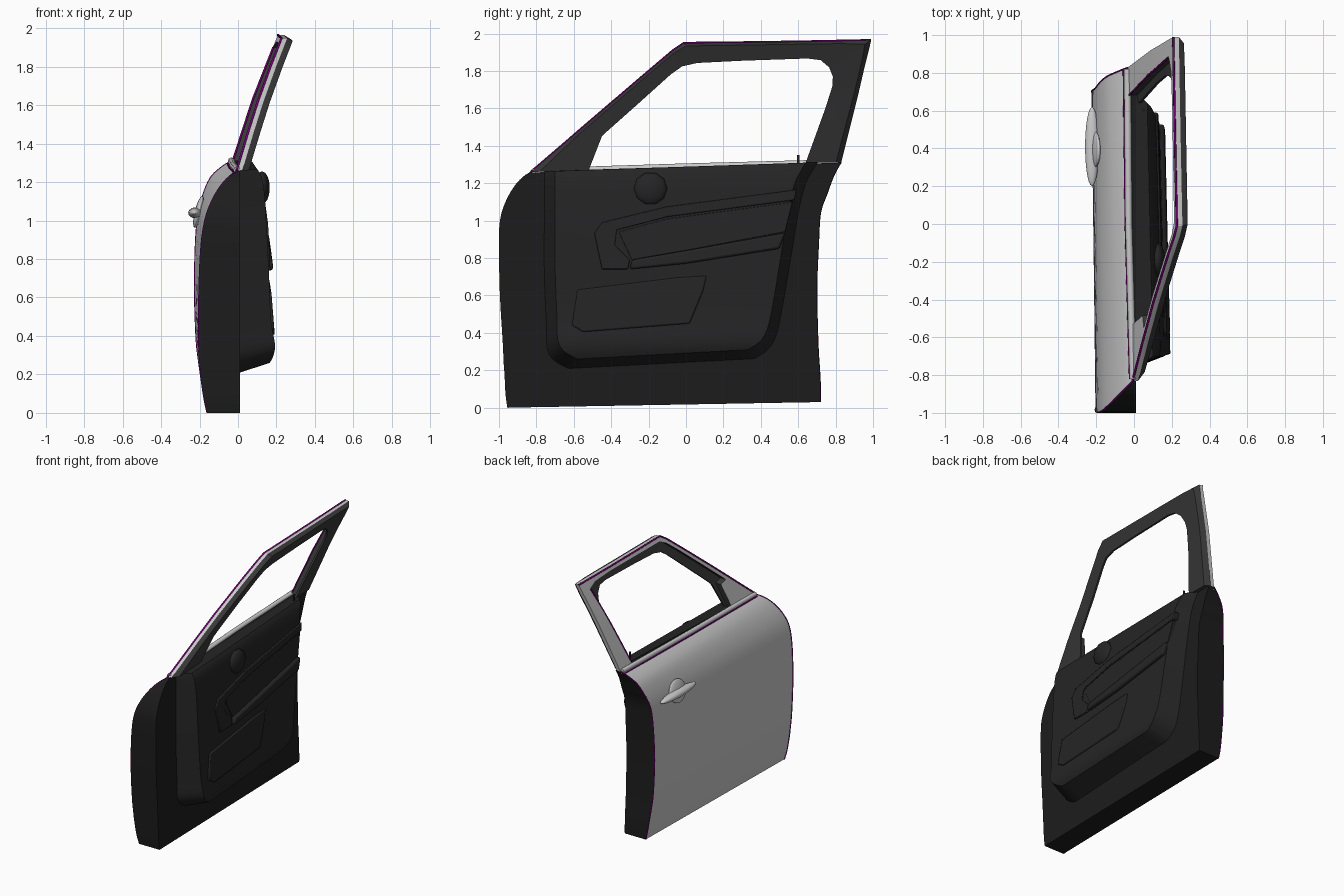
import bpy, bmesh, math
from mathutils import Vector

if "Cube" in bpy.data.objects:
    bpy.data.objects.remove(bpy.data.objects["Cube"])


def material(name, rgb):
    m = bpy.data.materials.new(name)
    m.diffuse_color = (*rgb, 1)
    m.use_nodes = True
    m.node_tree.nodes["Principled BSDF"].inputs["Base Color"].default_value = m.diffuse_color
    return m


TRIM = material("dark_trim", (0.018, 0.018, 0.018))
SHELL = material("dark_shell", (0.012, 0.012, 0.012))
FRAME = material("frame_black", (0.04, 0.04, 0.04))
SEAL = material("purple_seal", (0.22, 0.0, 0.22))


def smooth(ob, angle=30):
    bpy.ops.object.select_all(action='DESELECT')
    ob.select_set(True)
    bpy.context.view_layer.objects.active = ob
    bpy.ops.object.shade_smooth_by_angle(angle=math.radians(angle))
    return ob


def make(name, verts, faces, mats, idx=None):
    me = bpy.data.meshes.new(name)
    me.from_pydata([tuple(v) for v in verts], [], faces)
    for m in mats:
        me.materials.append(m)
    for i, p in enumerate(me.polygons):
        p.material_index = idx[i] if idx else 0
    bm = bmesh.new()
    bm.from_mesh(me)
    bmesh.ops.recalc_face_normals(bm, faces=bm.faces)
    bm.to_mesh(me)
    bm.free()
    ob = bpy.data.objects.new(name, me)
    bpy.context.collection.objects.link(ob)
    return smooth(ob)


def refine(rows, k=3):
    """Catmull-Rom resampling of profile rows."""
    out = []
    for i in range(len(rows) - 1):
        p0, p1, p2, p3 = (rows[max(0, min(len(rows) - 1, i + d))] for d in (-1, 0, 1, 2))
        for j in range(k):
            t = j / k
            out.append([0.5 * (2 * b + (c - a) * t + (2 * a - 5 * b + 4 * c - d) * t * t
                               + (3 * b - a - 3 * c + d) * t ** 3)
                        for a, b, c, d in zip(p0, p1, p2, p3)])
    return out + [list(rows[-1])]


def slab(name, rows, rise, back, mats, n=14):
    """Curved face from rows (z, y front, y rear, x front, x rear), closed to a flat back."""
    rows = refine(rows)
    m = len(rows) - 1
    verts = []
    for i, (z, yf, yr, xf, xr) in enumerate(rows):
        for j in range(n + 1):
            s = j / n
            dz = s * (rise[0] + (rise[1] - rise[0]) * i / m)
            verts.append((xf + (xr - xf) * s, yf + (yr - yf) * s, z + dz))
    at = lambda i, j: i * (n + 1) + j
    faces = [(at(i, j), at(i, j + 1), at(i + 1, j + 1), at(i + 1, j))
             for i in range(m) for j in range(n)]
    idx = [0] * len(faces)
    rim = ([at(0, j) for j in range(n + 1)] + [at(i, n) for i in range(1, m + 1)]
           + [at(m, j) for j in range(n - 1, -1, -1)] + [at(i, 0) for i in range(m - 1, 0, -1)])
    base, c = len(verts), len(rim)
    verts += [back(verts[r]) for r in rim]
    faces += [(rim[k], rim[(k + 1) % c], base + (k + 1) % c, base + k) for k in range(c)]
    faces.append(tuple(range(base, base + c)))
    idx += [len(mats) - 1] * (c + 1)
    return make(name, verts, faces, mats, idx)


def tube(name, pts, radius, mat=None):
    cu = bpy.data.curves.new(name, 'CURVE')
    cu.dimensions = '3D'
    cu.bevel_depth = radius
    cu.bevel_resolution = 2
    cu.use_fill_caps = True
    sp = cu.splines.new('POLY')
    sp.points.add(len(pts) - 1)
    for p, q in zip(sp.points, pts):
        p.co = (*q, 1)
    if mat:
        cu.materials.append(mat)
    ob = bpy.data.objects.new(name, cu)
    bpy.context.collection.objects.link(ob)
    bpy.ops.object.select_all(action='DESELECT')
    ob.select_set(True)
    bpy.context.view_layer.objects.active = ob
    bpy.ops.object.convert(target='MESH')
    return smooth(bpy.context.view_layer.objects.active, 50)


def ellipsoid(name, loc, size, mat=None, seg=24, rings=12, rot=(0, 0, 0)):
    bpy.ops.mesh.primitive_uv_sphere_add(segments=seg, ring_count=rings, location=loc, rotation=rot)
    ob = bpy.context.object
    ob.name, ob.scale = name, size
    if mat:
        ob.data.materials.append(mat)
    return smooth(ob, 60)


# Lower door: grey outer skin closed by a dark inner shell
BODY = [(0, -.955, .72, -.16, -.165), (.07, -.965, .72, -.175, -.18), (.17, -.97, .715, -.19, -.195),
        (.24, -.975, .71, -.195, -.205), (.35, -.98, .705, -.203, -.217), (.6, -.995, .70, -.203, -.225),
        (.85, -1, .71, -.193, -.22), (1.0, -.995, .72, -.172, -.205), (1.1, -.965, .755, -.137, -.178),
        (1.18, -.92, .785, -.09, -.14), (1.23, -.875, .81, -.045, -.085), (1.26, -.83, .83, 0, -.035)]
slab("door_body", BODY, (.03, .05), lambda v: (.01, v[1], v[2]), [None, SHELL])

# Interior trim panel with sloping rim
PANEL = [(.26, -.58, .33, .165, .15), (.30, -.65, .39, .185, .16), (.36, -.685, .43, .192, .16),
         (.48, -.69, .46, .172, .15), (.75, -.70, .505, .16, .14), (1.0, -.70, .545, .147, .125),
         (1.15, -.70, .58, .137, .11), (1.23, -.70, .62, .122, .09), (1.265, -.70, .64, .10, .07)]
slab("trim_panel", PANEL, (.05, .045),
     lambda v: (.01, -.06 + (v[1] + .06) * 1.09, v[2] if v[2] > 1.26 else 1.27 + (v[2] - 1.27) * 1.05), [TRIM])


def trim_x(y, z):
    s = (y + .7) / 1.25
    z -= .047 * s
    for a, b in zip(PANEL, PANEL[1:]):
        if z <= b[0]:
            break
    t = max(0, min(1, (z - a[0]) / (b[0] - a[0])))
    xf, xr = a[3] + (b[3] - a[3]) * t, a[4] + (b[4] - a[4]) * t
    return xf + (xr - xf) * s


def raised(name, pts, h, bevel=.008):
    """Raised trim piece following the panel surface."""
    n = len(pts)
    verts = [(trim_x(y, z) + h, y, z) for y, z in pts] + [(trim_x(y, z) - .03, y, z) for y, z in pts]
    faces = [tuple(range(n)), tuple(range(2 * n - 1, n - 1, -1))]
    faces += [(k, (k + 1) % n, n + (k + 1) % n, n + k) for k in range(n)]
    ob = make(name, verts, faces, [TRIM])
    mod = ob.modifiers.new("soft_edges", 'BEVEL')
    mod.width, mod.segments = bevel, 2
    return ob


raised("armrest_surround", [(-.49, .93), (-.45, .99), (-.1, 1.075), (.59, 1.165), (.58, 1.11), (-.1, 1.02),
                            (-.37, .95), (-.38, .87), (-.30, .79), (-.31, .74), (-.45, .74)], .012, .005)
raised("armrest_inlay", [(-.36, .94), (-.1, 1.01), (.57, 1.10), (.53, .94), (0, .84), (-.29, .79)], .004, .003)
raised("armrest_lip", [(-.30, .74), (-.29, .79), (0, .84), (.53, .935), (.50, .85), (0, .77)], .028, .012)
raised("map_pocket", [(-.61, .44), (-.58, .63), (-.05, .695), (.11, .705), (.09, .62), (.02, .45), (-.55, .405)], .01)

# Speaker pod and lock pin
ellipsoid("speaker_pod", (.125, -.19, 1.17), (.09, .09, .04), TRIM, 10, 8, (0, math.pi / 2, 0))
tube("lock_pin", [(.05, .6, 1.28), (.05, .6, 1.35)], .007, TRIM)


# Window frame: L-shaped section lofted along paired outer and inner outlines
def frame_x(y, z):
    return (-.035 + .37 * (z - 1.31) + .045 * (1 - y) / 1.8
            - .012 * math.sin(math.pi * max(0, min(1, (z - 1.3) / .66))))


# Outer y, outer z, inner y, inner z, share of width covered by the outer strip
PAIRS = [(-.83, 1.26, -.52, 1.27, .95), (-.62, 1.44, -.45, 1.45, .8), (-.6, 1.458, -.43, 1.47, .3),
         (-.42, 1.612, -.25, 1.63, .3), (-.2, 1.80, -.08, 1.783, .3), (-.07, 1.91, -.02, 1.825, .3),
         (-.01, 1.95, .06, 1.843, .3), (.3, 1.953, .3, 1.855, .3), (.6, 1.957, .65, 1.867, .3),
         (.85, 1.962, .72, 1.858, .35), (.99, 1.965, .765, 1.82, .45), (.975, 1.90, .785, 1.77, .6),
         (.95, 1.80, .783, 1.72, .7), (.92, 1.67, .745, 1.6, .75), (.83, 1.31, .64, 1.31, .78)]
verts, faces, idx = [], [], []
for yo, zo, yi, zi, w in PAIRS:
    for f, d in ((0, 0), (w, 0), (w, .045), (1, .05), (1, .065), (.15, .065), (0, .03)):
        y, z = yo + (yi - yo) * f, zo + (zi - zo) * f
        verts.append((frame_x(y, z) + d, y, z))
for i in range(len(PAIRS) - 1):
    for k in range(7):
        a, b = i * 7 + k, i * 7 + (k + 1) % 7
        faces.append((a, b, b + 7, a + 7))
        idx.append(0 if k in (0, 6) else 1)
faces += [tuple(range(7)), tuple(range(len(verts) - 7, len(verts)))]
make("window_frame", verts, faces, [None, FRAME], idx + [1, 1])

# Belt moulding and purple sealing strips
tube("belt_moulding", [(-.005, -.82, 1.262), (-.028, 0, 1.288), (-.035, .82, 1.31)], .018)
tube("belt_seal", [(-.022, -.82, 1.25), (-.045, 0, 1.275), (-.055, .82, 1.296)], .005, SEAL)
tube("frame_seal", [(frame_x(p[0], p[1]), p[0], p[1]) for p in PAIRS[:11]], .006, SEAL)
tube("pillar_seal", [(frame_x(y, z), y, z) for y, z in ((.68, 1.31), (.79, 1.63), (.88, 1.9))], .005, SEAL)
fine = refine(BODY)
tube("front_edge_seal", [(r[3], r[1] + .004, r[0]) for r in fine], .004, SEAL)
tube("rear_edge_seal", [(r[4], r[2] - .002, r[0] + .03 + .02 * i / (len(fine) - 1))
                        for i, r in enumerate(fine)], .004, SEAL)

# Outer handle: cup and pull bar
ellipsoid("handle_cup", (-.205, .395, 1.045), (.02, .095, .085), None, 24, 12, (0, math.radians(14), 0))
ellipsoid("handle_bar", (-.222, .41, 1.04), (.037, .21, .028))
